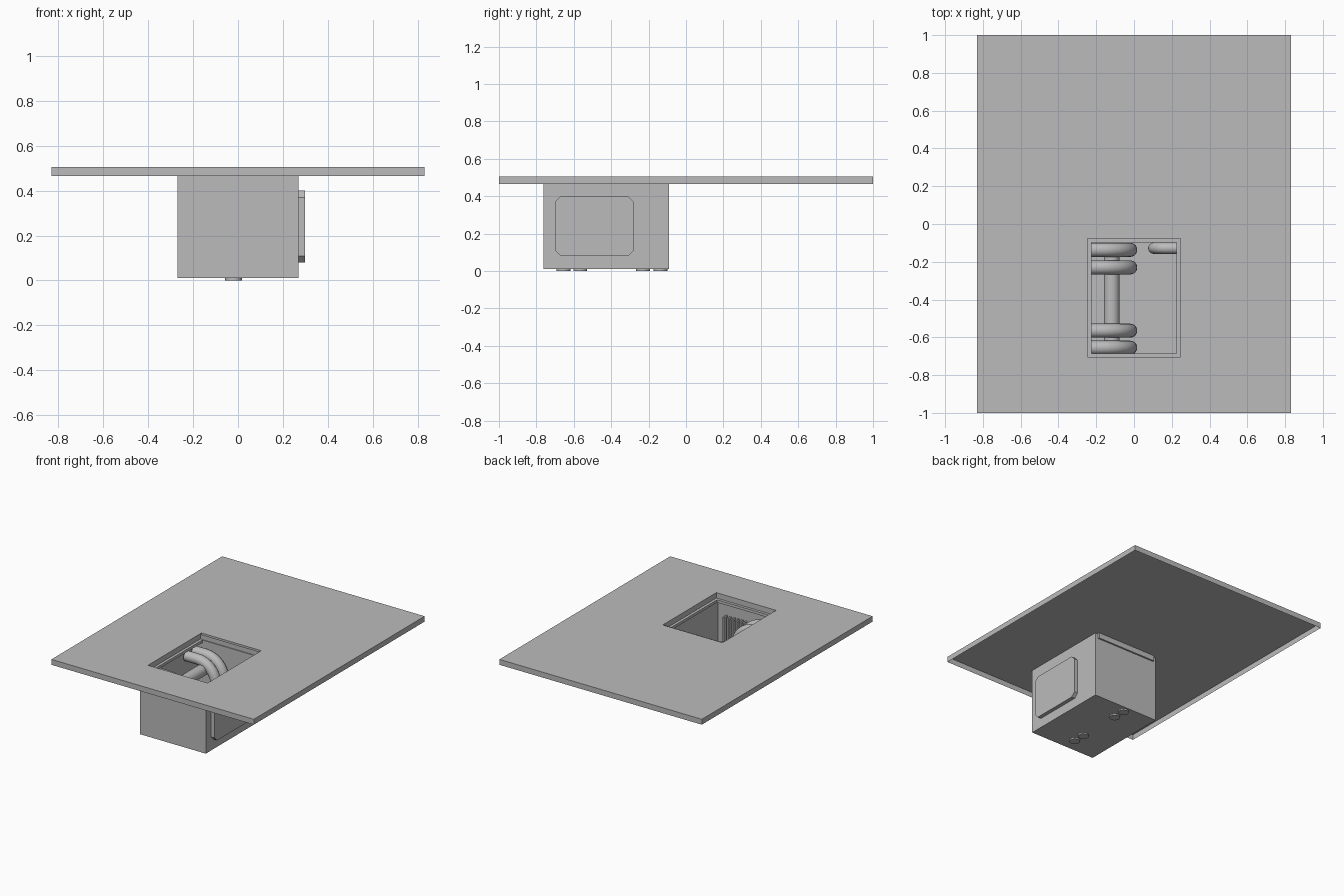
import bpy, bmesh, math
from mathutils import Vector

cube = bpy.data.objects.get("Cube")
if cube:
    bpy.data.objects.remove(cube, do_unlink=True)

grey = bpy.data.materials.new("plain grey")
grey.use_nodes = True
COLOUR = (0.5, 0.5, 0.5, 1)
grey.diffuse_color = COLOUR
grey.node_tree.nodes["Principled BSDF"].inputs["Base Color"].default_value = COLOUR


def finish(name, bm, smooth=False):
    mesh = bpy.data.meshes.new(name)
    bm.to_mesh(mesh)
    bm.free()
    ob = bpy.data.objects.new(name, mesh)
    bpy.context.collection.objects.link(ob)
    mesh.materials.append(grey)
    if smooth:
        bpy.ops.object.select_all(action='DESELECT')
        ob.select_set(True)
        bpy.context.view_layer.objects.active = ob
        bpy.ops.object.shade_smooth_by_angle(angle=math.radians(40))
    return ob


def rect_skin(name, steps, floor=False):
    """Skin a run of rectangles, each (half width, y front, y back, z)."""
    bm = bmesh.new()
    loops = [[bm.verts.new(p) for p in ((-w, f, z), (w, f, z), (w, b, z), (-w, b, z))]
             for w, f, b, z in steps]
    for a, b in zip(loops, loops[1:]):
        for i in range(4):
            j = (i + 1) % 4
            bm.faces.new((a[i], a[j], b[j], b[i]))
    if floor:
        bm.faces.new(loops[0][::-1])
    return finish(name, bm)


def tube(name, path, radius, sides=24):
    """Sweep a circle along a path that stays in one upright plane."""
    bm = bmesh.new()
    path = [Vector(p) for p in path]
    rings = []
    for i, p in enumerate(path):
        t = (path[min(i + 1, len(path) - 1)] - path[max(i - 1, 0)]).normalized()
        side = Vector((0, 1, 0)) if abs(t.y) < 0.5 else Vector((1, 0, 0))
        up = t.cross(side)
        angles = [math.tau * k / sides for k in range(sides)]
        rings.append([bm.verts.new(p + radius * (side * math.cos(a) + up * math.sin(a)))
                      for a in angles])
    for a, b in zip(rings, rings[1:]):
        for k in range(sides):
            n = (k + 1) % sides
            bm.faces.new((a[k], a[n], b[n], b[k]))
    bm.faces.new(rings[0])
    bm.faces.new(rings[-1])
    bmesh.ops.recalc_face_normals(bm, faces=bm.faces)
    return finish(name, bm, smooth=True)


def elbow(x_wall, x_drop, y, z_top, bend, z_end):
    """Path leaving a wall sideways and bending straight down."""
    s = 1 if x_drop > x_wall else -1
    arc = [math.pi / 2 * k / 10 for k in range(11)]
    pts = [(x_drop - s * bend * (1 - math.sin(a)), y, z_top - bend * (1 - math.cos(a)))
           for a in arc]
    return [(x_wall, y, z_top)] + pts + [(x_drop, y, z_end)]


def box(name, lo, hi):
    bm = bmesh.new()
    bmesh.ops.create_cube(bm, size=1)
    for v in bm.verts:
        v.co = [(a + b) / 2 + c * (b - a) for a, b, c in zip(lo, hi, v.co)]
    return finish(name, bm)


# Thin top panel, open underneath, with a stepped opening
rect_skin("top_panel", [
    (0.83, -1, 1, 0.465), (0.83, -1, 1, 0.505),
    (0.245, -0.705, -0.078, 0.505), (0.245, -0.705, -0.078, 0.465),
    (0.225, -0.685, -0.097, 0.465), (0.225, -0.685, -0.097, 0.445)])

# Hollow housing hanging below the opening
rect_skin("housing", [(0.27, -0.763, -0.09, 0.01), (0.27, -0.763, -0.09, 0.5)], floor=True)

# Side cover with cut corners
bm = bmesh.new()
y0, y1, z0, z1, c = -0.7, -0.28, 0.08, 0.4, 0.03
outline = [(y0 + c, z0), (y1 - c, z0), (y1, z0 + c), (y1, z1 - c),
           (y1 - c, z1), (y0 + c, z1), (y0, z1 - c), (y0, z0 + c)]
face = bm.faces.new([bm.verts.new((0.27, y, z)) for y, z in outline])
top = bmesh.ops.extrude_face_region(bm, geom=[face])
bmesh.ops.translate(bm, vec=(0.028, 0, 0),
                    verts=[v for v in top["geom"] if isinstance(v, bmesh.types.BMVert)])
bmesh.ops.recalc_face_normals(bm, faces=bm.faces)
finish("side_cover", bm)

# Four large bent pipes, passing through the floor
for i, y in enumerate((-0.655, -0.565, -0.23, -0.137)):
    tube(f"bent_pipe_{i + 1}", elbow(-0.26, -0.02, y, 0.39, 0.15, 0), 0.037)

# Smaller bent pipe at the back
tube("small_pipe", elbow(0.26, 0.105, -0.128, 0.37, 0.07, 0.01), 0.03)

# Long roller between the pipes
tube("roller", [(-0.118, -0.75, 0.33), (-0.118, -0.1, 0.33)], 0.042)

# Upright fins on the inside of the front wall
for i in range(6):
    x = 0.03 + i * 0.032
    box(f"fin_{i + 1}", (x, -0.76, 0.12), (x + 0.012, -0.715, 0.33))
